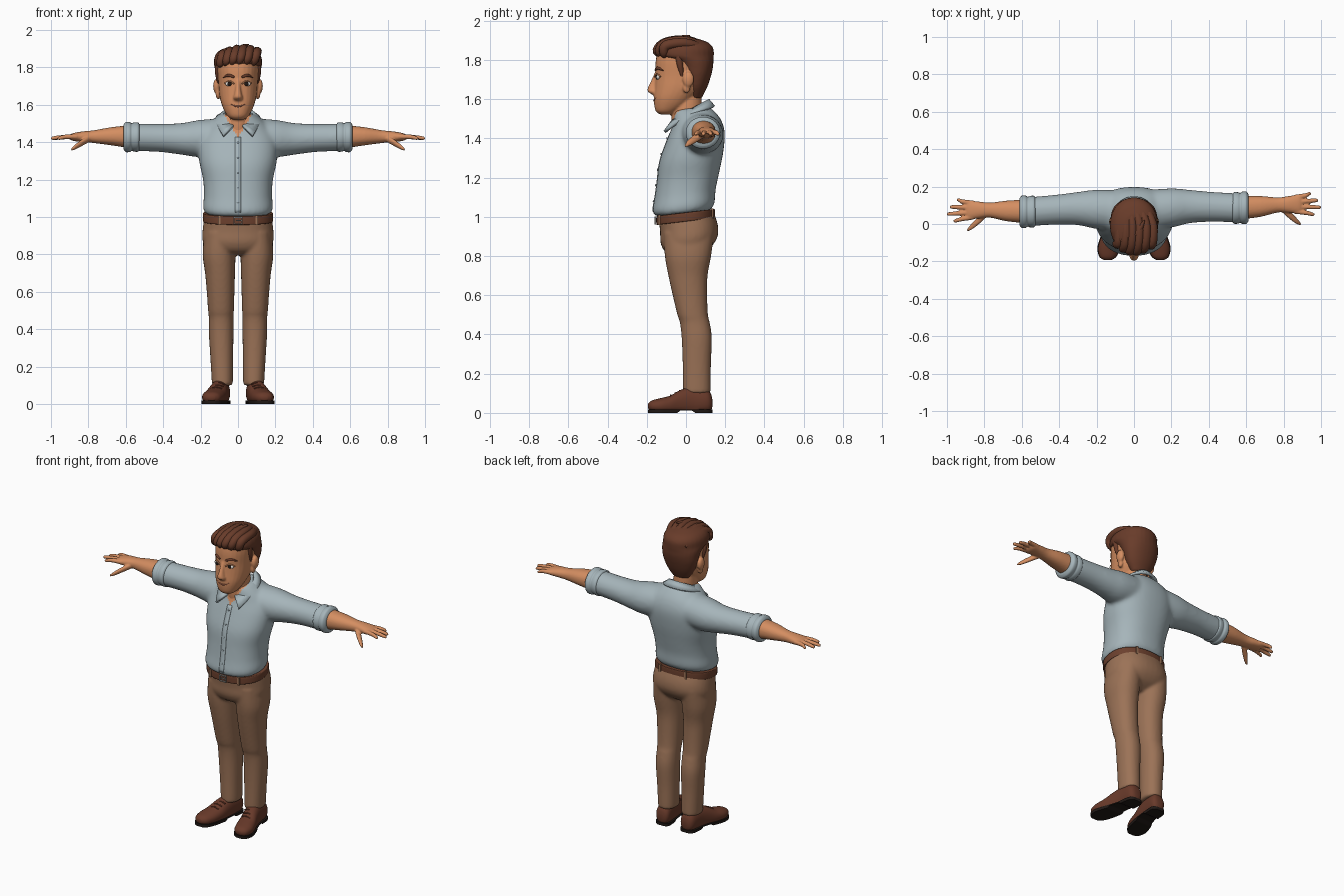
import bpy, bmesh
from math import sin, cos, pi, radians, copysign
from mathutils import Vector, Matrix
from mathutils.bvhtree import BVHTree

cube = bpy.data.objects.get("Cube")
if cube:
    bpy.data.objects.remove(cube)


def material(name, *rgb):
    m = bpy.data.materials.new(name)
    m.use_nodes = True
    m.diffuse_color = (*rgb, 1)
    for node in m.node_tree.nodes:
        if node.type == 'BSDF_PRINCIPLED':
            node.inputs["Base Color"].default_value = (*rgb, 1)
            node.inputs["Roughness"].default_value = .7
    return m


SHIRT = material("pale blue cloth", .38, .46, .49)
TROUSERS = material("tan cloth", .33, .17, .095)
SKIN = material("warm skin", .66, .27, .12)
HAIR = material("brown hair", .14, .045, .023)
SHOE = material("shoe leather", .14, .042, .023)
BELT = material("belt leather", .15, .052, .027)
DARK = material("near black", .015, .01, .008)
WHITE = material("eye white", .8, .77, .72)
METAL = material("grey metal", .35, .33, .3)
LIP = material("lip", .45, .15, .08)


def smooth(rows, steps=4):
    """Catmull-Rom interpolation of section rows or path points."""
    rows = [Vector(r) for r in rows]
    last, out = len(rows) - 1, []
    for i in range(last):
        a, b, c, d = (rows[max(0, min(j, last))] for j in range(i - 1, i + 3))
        for k in range(steps):
            t = k / steps
            out.append(b + (c - a) * (t / 2) + (a * 2 - b * 5 + c * 4 - d) * (t * t / 2)
                       + (b * 3 - a - c * 3 + d) * (t ** 3 / 2))
    return out + [rows[last]]


def loft(bm, axis, rows, power=2, shape=None, n=28):
    """Skin closed rings; each row is position, two centres, two radii."""
    rings = []
    for t, c, d, r, q in smooth(rows):
        ring = []
        for i in range(n):
            a = 2 * pi * i / n
            u = c + r * copysign(abs(cos(a)) ** (2 / power), cos(a))
            w = d + q * copysign(abs(sin(a)) ** (2 / power), sin(a))
            v = Vector({'x': (t, u, w), 'y': (u, t, w), 'z': (u, w, t)}[axis])
            ring.append(bm.verts.new(shape(v) if shape else v))
        rings.append(ring)
    for lo, hi in zip(rings, rings[1:]):
        for i in range(n):
            j = (i + 1) % n
            bm.faces.new((lo[i], lo[j], hi[j], hi[i]))
    bm.faces.new(rings[0][::-1])
    bm.faces.new(rings[-1])


def ball(bm, centre, size):
    m = Matrix.Translation(centre) @ Matrix.Diagonal((*size, 1))
    bmesh.ops.create_uvsphere(bm, u_segments=20, v_segments=12, radius=1, matrix=m)


def box(bm, centre, size):
    m = Matrix.Translation(centre) @ Matrix.Diagonal((*size, 1))
    bmesh.ops.create_cube(bm, size=1, matrix=m)


def bake(obj, mat):
    bpy.context.view_layer.update()
    dg = bpy.context.evaluated_depsgraph_get()
    mesh = bpy.data.meshes.new_from_object(obj.evaluated_get(dg))
    obj.modifiers.clear()
    obj.data = mesh
    mesh.materials.clear()
    mesh.materials.append(mat)


def finish(name, bm, mat, voxel=0, relax=4):
    bmesh.ops.recalc_face_normals(bm, faces=bm.faces)
    mesh = bpy.data.meshes.new(name)
    bm.to_mesh(mesh)
    bm.free()
    mesh.materials.append(mat)
    obj = bpy.data.objects.new(name, mesh)
    bpy.context.collection.objects.link(obj)
    if voxel:
        mod = obj.modifiers.new("merge", 'REMESH')
        mod.mode, mod.voxel_size = 'VOXEL', voxel
        mod = obj.modifiers.new("relax", 'SMOOTH')
        mod.factor, mod.iterations = .5, relax
        bake(obj, mat)
    obj.data.shade_smooth()
    if not voxel:
        obj.data.set_sharp_from_angle(angle=radians(45))
    return obj


def tube(name, points, mat):
    """Tapered tube; each point is x, y, z, radius."""
    curve = bpy.data.curves.new(name, 'CURVE')
    curve.dimensions, curve.bevel_depth, curve.bevel_resolution = '3D', 1, 3
    curve.use_fill_caps = True
    path = smooth(points)
    spline = curve.splines.new('POLY')
    spline.points.add(len(path) - 1)
    for p, q in zip(spline.points, path):
        p.co, p.radius = (*q[:3], 1), max(q[3], .001)
    curve.materials.append(mat)
    bpy.context.collection.objects.link(bpy.data.objects.new(name, curve))


def front_finder(obj):
    tree = BVHTree.FromPolygons([v.co for v in obj.data.vertices],
                                [p.vertices for p in obj.data.polygons])

    def find(x, z):
        hit = tree.ray_cast(Vector((x, -1, z)), Vector((0, 1, 0)))[0]
        return hit.y if hit else -.15
    return find


def tilt(v):
    return Vector((v.x, v.y, v.z + .12 * v.y))


def arm_side(s):
    return lambda v: Vector((s * v.x, v.y + .018 * s * v.x, v.z))


# Shirt: torso and sleeves merged
bm = bmesh.new()
loft(bm, 'z', [(1.02, 0, -.015, .172, .138), (1.05, 0, -.013, .187, .158), (1.12, 0, -.004, .182, .155),
               (1.2, 0, .01, .187, .158), (1.3, 0, .027, .208, .162), (1.4, 0, .05, .21, .148),
               (1.47, 0, .055, .175, .125), (1.52, 0, .04, .125, .105), (1.55, 0, .025, .085, .085)],
     2.3, tilt, 40)
for s in (1, -1):
    loft(bm, 'x', [(.05, .07, 1.43, .11, .1), (.2, .082, 1.42, .105, .1), (.3, .088, 1.418, .089, .085),
                   (.42, .084, 1.423, .08, .075), (.57, .075, 1.427, .078, .073)], 2, arm_side(s))
shirt = finish("shirt", bm, SHIRT, .011, 8)
shirt.data.materials.append(SKIN)
for f in shirt.data.polygons:
    c = f.center
    if c.y < 0 and c.z > 1.43 and abs(c.x) < (c.z - 1.43) * .6 + .003:
        f.material_index = 1
shirt_y = front_finder(shirt)

# Rolled cuffs, forearms and hands
for s, side in ((1, "left"), (-1, "right")):
    bm = bmesh.new()
    loft(bm, 'x', [(x, .076, 1.428, .084 * k, .078 * k) for x, k in
                   ((.525, .85), (.535, 1), (.555, 1), (.568, .95), (.58, 1.03), (.6, 1.03), (.612, .85))],
         2, arm_side(s))
    finish(side + "_cuff", bm, SHIRT)
    bm = bmesh.new()
    loft(bm, 'x', [(.58, .078, 1.43, .063, .061), (.68, .082, 1.432, .055, .048), (.77, .088, 1.43, .04, .034),
                   (.83, .09, 1.43, .045, .028), (.88, .09, 1.428, .05, .021), (.9, .09, 1.428, .04, .012)],
         2.2, arm_side(s))
    for k, tip in enumerate((.965, 1.0, .985, .948)):
        y, spread = .09 + (k - 1.5) * .025, (k - 1.5) * .006
        loft(bm, 'x', [(.86, y, 1.43, .014, .014), (.92, y + spread, 1.429, .0125, .0125),
                       (tip - .01, y + 2 * spread, 1.422, .01, .01), (tip, y + 2 * spread, 1.42, .004, .004)],
             2, arm_side(s), 12)
    loft(bm, 'x', [(.785, .075, 1.425, .02, .018), (.83, .035, 1.4, .022, .018),
                   (.87, 0, 1.375, .016, .014), (.893, -.018, 1.36, .006, .006)], 2, arm_side(s), 14)
    finish(side + "_forearm_and_hand", bm, SKIN, .005, 2)

# Shirt collar: folded strip open at the front
bm = bmesh.new()
rows = []
for i in range(33):
    t = i / 16 - 1
    a, b = radians(162) * t, radians(138) * t
    top = (.078 * sin(a), .02 + .092 * cos(a), 1.54 + .055 * cos(a))
    low = (.118 * sin(b), .03 + .112 * cos(b) - .055 * t ** 4, 1.53 + .03 * cos(b) - .075 * t ** 4)
    rows.append([bm.verts.new(top), bm.verts.new(low)])
for p, q in zip(rows, rows[1:]):
    bm.faces.new((p[0], p[1], q[1], q[0]))
collar = finish("collar", bm, SHIRT)
collar.modifiers.new("thickness", 'SOLIDIFY').thickness = .016
collar.modifiers["thickness"].offset = 0

# Button placket and buttons
bm = bmesh.new()
rows = []
for i in range(25):
    z = 1.025 + i * .0168
    rows.append([bm.verts.new((x, shirt_y(x, z) - .002, z)) for x in (-.016, 0, .016)])
for p, q in zip(rows, rows[1:]):
    for j in (0, 1):
        bm.faces.new((p[j], p[j + 1], q[j + 1], q[j]))
placket = finish("placket", bm, SHIRT)
placket.modifiers.new("thickness", 'SOLIDIFY').thickness = .004
bm = bmesh.new()
for i in range(5):
    z = 1.08 + i * .08
    ball(bm, (0, shirt_y(0, z) - .004, z), (.006, .003, .006))
finish("shirt_buttons", bm, SHIRT)

# Trousers: hips and legs merged
bm = bmesh.new()
loft(bm, 'z', [(1.01, 0, 0, .178, .14), (.94, 0, .015, .188, .147), (.88, 0, .016, .19, .145),
               (.83, 0, .012, .17, .115), (.8, 0, .01, .1, .06)], 2.3, tilt, 40)
for s in (1, -1):
    loft(bm, 'z', [(z, s * x, y, r, q) for z, x, y, r, q in (
        (.92, .095, .015, .085, .13), (.8, .101, .01, .088, .118), (.7, .096, .01, .08, .1),
        (.6, .093, .02, .074, .088), (.5, .091, .034, .069, .078), (.46, .09, .045, .066, .076),
        (.38, .09, .055, .066, .077), (.25, .087, .055, .061, .072), (.13, .084, .055, .057, .071),
        (.1, .084, .055, .055, .07))], 2.2)
finish("trousers", bm, TROUSERS, .009, 4)

# Belt with loops and buckle
bm = bmesh.new()
loft(bm, 'z', [(z, 0, -.002, .187 * k, .149 * k) for z, k in
               ((.976, .97), (.979, 1), (1.0, 1.005), (1.019, 1), (1.022, .97))], 2.3, tilt, 48)
finish("belt", bm, BELT)
bm = bmesh.new()
for s in (1, -1):
    box(bm, (s * .1, -.137, .983), (.014, .014, .05))
    box(bm, (s * .09, .133, 1.016), (.014, .014, .05))
finish("belt_loops", bm, TROUSERS)
bm = bmesh.new()
for s in (1, -1):
    box(bm, (s * .021, -.156, .981), (.006, .008, .042))
    box(bm, (0, -.156, .981 + s * .018), (.042, .008, .006))
box(bm, (.004, -.157, .981), (.03, .006, .005))
finish("belt_buckle", bm, METAL)

# Shoes, soles and laces
outline = [(-.193, .141, .035, .018, .012), (-.175, .14, .035, .043, .028), (-.13, .134, .036, .058, .039),
           (-.08, .122, .04, .058, .048), (-.03, .108, .05, .053, .066), (.03, .096, .06, .048, .073),
           (.1, .089, .06, .047, .064), (.125, .087, .055, .037, .046), (.134, .087, .05, .02, .02)]
for s, side in ((1, "left"), (-1, "right")):
    bm = bmesh.new()
    loft(bm, 'y', outline, 2.2, lambda v: Vector((s * v.x, v.y, max(v.z, .013))))
    finish(side + "_shoe", bm, SHOE)

    def flatten(v):
        floor = .012 if -.04 < v.y < .035 else 0
        return Vector((s * v.x, v.y, .018 if v.z > .035 else floor))
    bm = bmesh.new()
    loft(bm, 'y', [(t, x, .035, r * 1.06, .03) for t, x, z, r, q in outline], 2.2, flatten)
    finish(side + "_sole", bm, DARK)
    for k in range(3):
        y, z = -.078 + k * .023, .091 + k * .011
        tube(side + "_lace", [(s * (.116 - .008 * k + d), y, z - 9 * d * d, .004)
                              for d in (-.03, 0, .03)], SHOE)

# Head: skull, neck, nose and ears merged
bm = bmesh.new()
loft(bm, 'z', [(1.522, 0, -.1, .032, .035), (1.538, 0, -.097, .054, .057), (1.57, 0, -.077, .074, .085),
               (1.61, 0, -.057, .09, .107), (1.66, 0, -.03, .101, .13), (1.72, 0, -.015, .106, .141),
               (1.8, 0, -.01, .112, .144), (1.86, 0, -.005, .105, .13), (1.9, 0, 0, .06, .07)], 2.2)
loft(bm, 'z', [(1.4, 0, .02, .07, .08), (1.5, 0, .004, .068, .078), (1.6, 0, .005, .066, .075),
               (1.66, 0, .005, .06, .07)])
loft(bm, 'z', [(1.74, 0, -.148, .012, .009), (1.69, 0, -.16, .014, .02), (1.655, 0, -.165, .021, .031),
               (1.637, 0, -.165, .026, .029), (1.62, 0, -.155, .018, .013)], 2, None, 18)
for s in (1, -1):
    ball(bm, (s * .115, .012, 1.7), (.018, .029, .04))
    ball(bm, (s * .106, .003, 1.66), (.014, .02, .03))
head = finish("head", bm, SKIN, .006, 3)
face_y = front_finder(head)

# Eyes, brows and mouth
for s, side in ((1, "left"), (-1, "right")):
    x, z = s * .045, 1.712
    y = face_y(x, z)
    bm = bmesh.new()
    ball(bm, (x, y + .004, z), (.023, .01, .013))
    finish(side + "_eye", bm, WHITE)
    bm = bmesh.new()
    ball(bm, (x, y - .003, z), (.0115, .006, .0115))
    finish(side + "_iris", bm, DARK)
    tube(side + "_eyelid", [(s * a, face_y(s * a, z) - .004, b, .004)
                            for a, b in ((.021, 1.713), (.045, 1.727), (.07, 1.714))], SKIN)
    tube(side + "_brow", [(s * a, face_y(s * a, b) - .001, b, r) for a, b, r in
                          ((.02, 1.748, .006), (.045, 1.757, .008), (.066, 1.754, .006), (.08, 1.744, .002))], HAIR)
tube("mouth", [(x, face_y(x, 1.597) + .001, 1.592 + 8 * x * x, .005 - abs(x) * .07)
               for x in (-.042, -.02, 0, .02, .042)], LIP)

# Hair: main mass, sideburns and swept locks
bm = bmesh.new()
loft(bm, 'z', [(1.605, 0, .05, .055, .03), (1.66, 0, .05, .092, .058), (1.72, 0, .055, .112, .073),
               (1.765, 0, .048, .12, .09), (1.797, 0, .03, .125, .11), (1.82, 0, -.005, .129, .147),
               (1.86, 0, -.006, .124, .145), (1.89, 0, -.008, .1, .118), (1.91, 0, -.008, .05, .06)], 2.1)
finish("hair", bm, HAIR, .008, 3)
for s in (1, -1):
    tube("sideburn", [(s * .108, -.04, 1.82, .016), (s * .107, -.03, 1.77, .016), (s * .104, -.02, 1.715, .006)], HAIR)
for k in range(6):
    x = -.095 + .036 * k
    drop = 2.5 * (x - .01) ** 2
    tube("hair_lock", [(x - .012, -.13 + 4 * x * x, 1.815, .012), (x, -.148 + 5 * x * x, 1.85 - drop, .024),
                       (x + .012, -.1, 1.888 - drop, .026), (x + .016, -.01, 1.9 - drop, .024),
                       (x * .8, .07, 1.877 - drop, .022), (x * .6 - .02, .115, 1.835, .006)], HAIR)
tube("hair_tuft", [(.01, -.06, 1.9, .016), (.035, -.02, 1.912, .014), (.055, .02, 1.922, .004)], HAIR)
